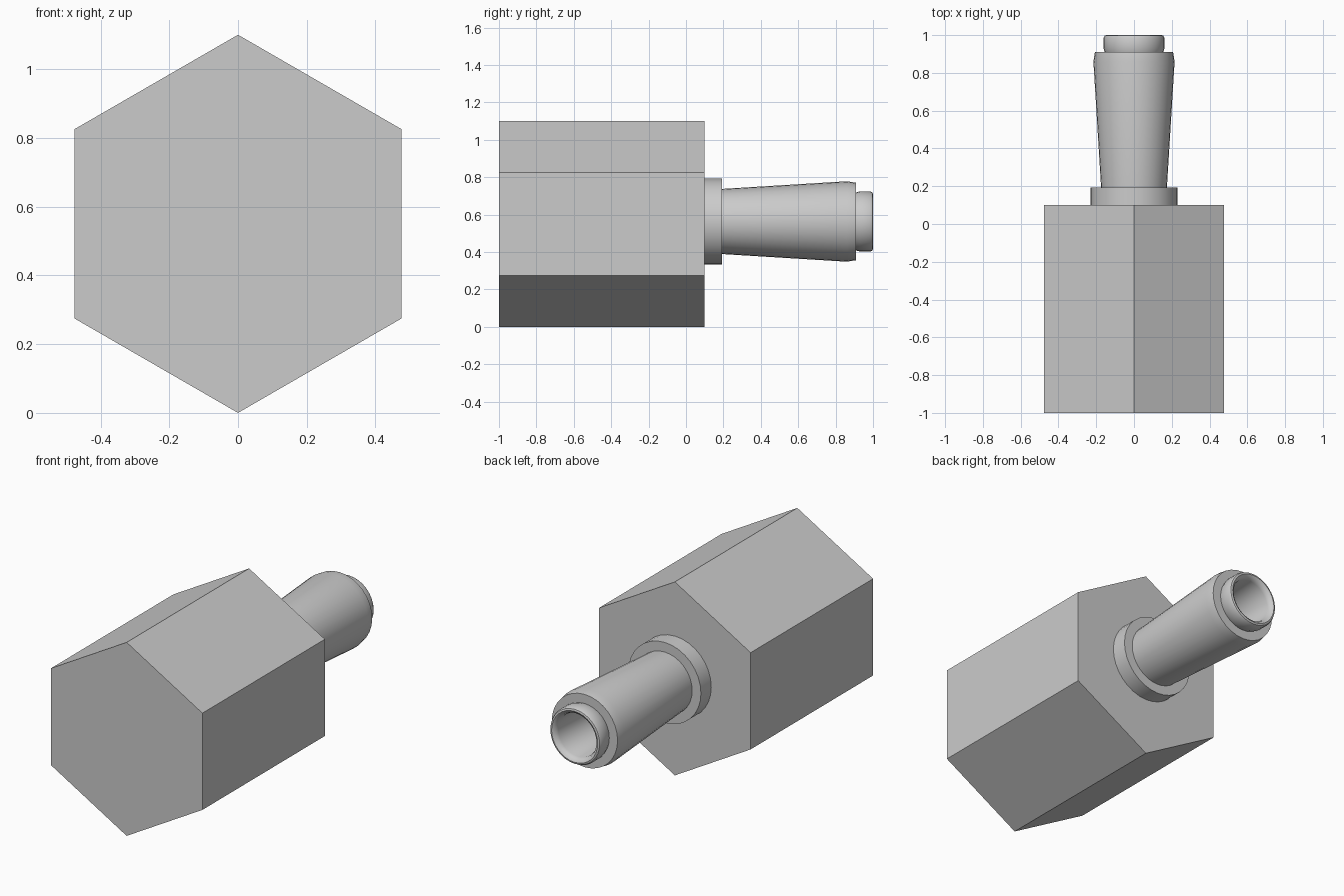
import bpy
import bmesh
import math

cube = bpy.data.objects.get("Cube")
if cube:
    bpy.data.objects.remove(cube, do_unlink=True)

grey = bpy.data.materials.new("light grey")
grey.use_nodes = True
colour = (0.6, 0.6, 0.6, 1)
grey.diffuse_color = colour
grey.node_tree.nodes["Principled BSDF"].inputs["Base Color"].default_value = colour


def lathe(name, profile, sides, height, smooth_angle=None):
    """Spin (radius, y) points about a horizontal axis and cap both ends."""
    bm = bmesh.new()
    rings = []
    for radius, y in profile:
        ring = []
        for i in range(sides):
            a = 2 * math.pi * i / sides
            ring.append(bm.verts.new((radius * math.sin(a), y, radius * math.cos(a))))
        rings.append(ring)
    for low, high in zip(rings, rings[1:]):
        for i in range(sides):
            j = (i + 1) % sides
            bm.faces.new((low[i], low[j], high[j], high[i]))
    bm.faces.new(rings[0])
    bm.faces.new(rings[-1])
    bmesh.ops.recalc_face_normals(bm, faces=bm.faces)
    mesh = bpy.data.meshes.new(name)
    bm.to_mesh(mesh)
    bm.free()
    mesh.materials.append(grey)
    obj = bpy.data.objects.new(name, mesh)
    obj.location.z = height
    bpy.context.collection.objects.link(obj)
    if smooth_angle:
        bpy.ops.object.select_all(action='DESELECT')
        obj.select_set(True)
        bpy.context.view_layer.objects.active = obj
        bpy.ops.object.shade_smooth_by_angle(angle=math.radians(smooth_angle))
    return obj


# Hexagonal body, a point at the top
lathe("hex_body", [(0.55, -1.0), (0.55, 0.1)], 6, 0.55)

# Collar at the foot of the stem
lathe("collar", [(0.229, 0.08), (0.229, 0.193)], 32, 0.563, 40)

# Flared stem with a chamfered shoulder, a rounded lip and a bore
lathe("stem", [
    (0.172, 0.15), (0.174, 0.19), (0.215, 0.86), (0.207, 0.91),
    (0.155, 0.91), (0.161, 0.93), (0.161, 0.985), (0.155, 0.997),
    (0.145, 1.0), (0.132, 0.992), (0.123, 0.97), (0.12, 0.65),
], 32, 0.563, 40)
